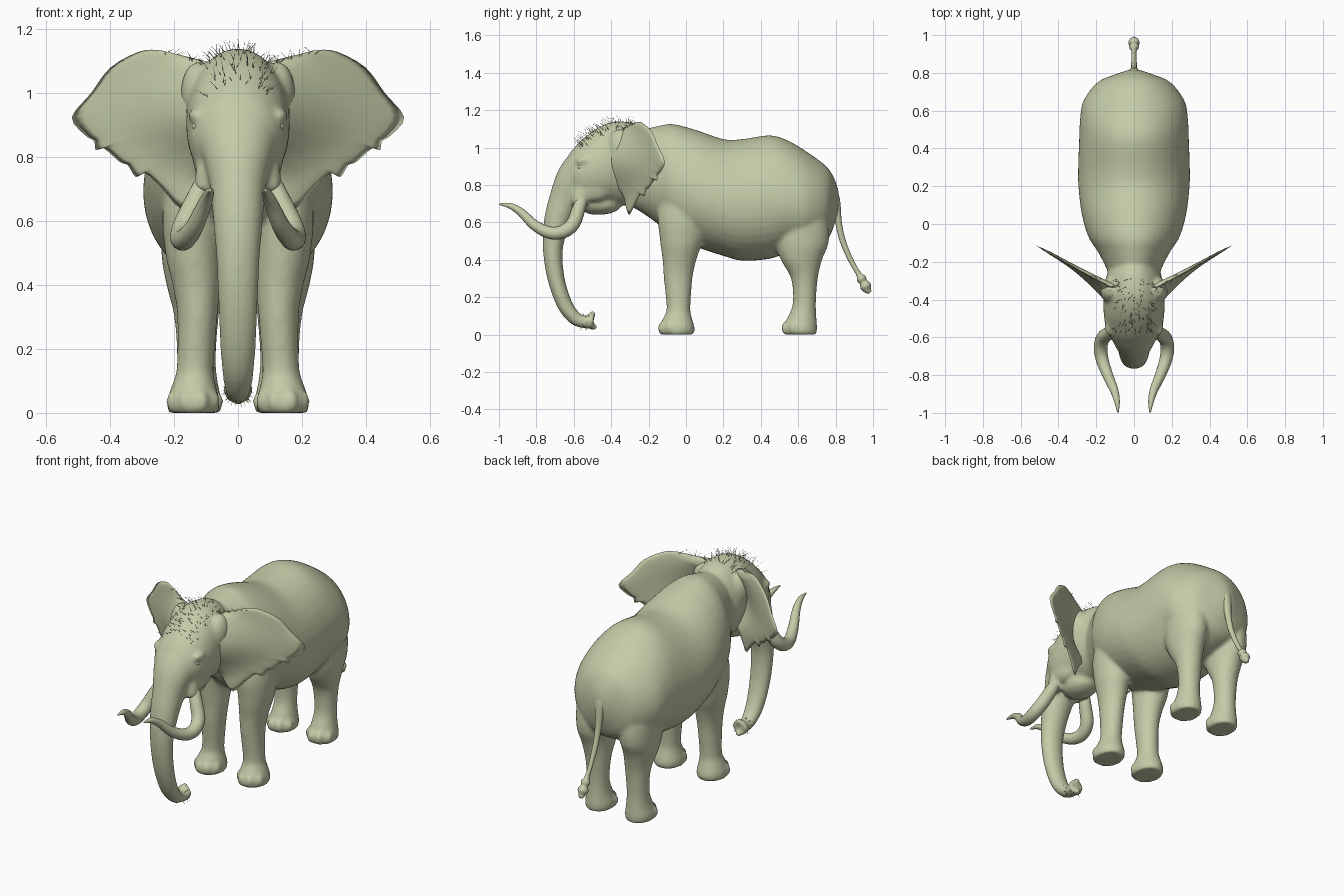
import bpy, bmesh, math, random
from mathutils import Vector, Matrix

cube = bpy.data.objects.get("Cube")
if cube:
    bpy.data.objects.remove(cube)
random.seed(4)

hide = bpy.data.materials.new("sage_hide")
hide.use_nodes = True
hide.diffuse_color = (0.55, 0.6, 0.39, 1)
hide.node_tree.nodes["Principled BSDF"].inputs["Base Color"].default_value = hide.diffuse_color
hide.node_tree.nodes["Principled BSDF"].inputs["Roughness"].default_value = 0.8


def spline(rows, steps):
    """Smooth a list of number rows with a Catmull-Rom curve."""
    out = []
    for i in range(len(rows) - 1):
        a, b, c, d = (rows[max(0, min(len(rows) - 1, i + k))] for k in (-1, 0, 1, 2))
        for s in range(steps):
            t = s / steps
            out.append([q + t / 2 * (r - p + t * (2 * p - 5 * q + 4 * r - w + t * (3 * (q - r) + w - p)))
                        for p, q, r, w in zip(a, b, c, d)])
    return out + [list(rows[-1])]


def tube(bm, rows, axis=None, sides=24, steps=5):
    """Loft ellipses (x, y, z, half width, half depth) along a path."""
    rows = spline(rows, steps)
    pts = [Vector(r[:3]) for r in rows]
    rings = []
    for i, r in enumerate(rows):
        t = axis or (pts[min(i + 1, len(pts) - 1)] - pts[max(i - 1, 0)]).normalized()
        u = (Vector((1, 0, 0)) - t * t.x).normalized()
        v = t.cross(u)
        ring = []
        for k in range(sides):
            a = math.tau * k / sides
            ring.append(bm.verts.new(pts[i] + u * math.cos(a) * max(r[3], .001)
                                     + v * math.sin(a) * max(r[4], .001)))
        rings.append(ring)
    for lo, hi in zip(rings, rings[1:]):
        for k in range(sides):
            n = (k + 1) % sides
            bm.faces.new((lo[k], lo[n], hi[n], hi[k]))
    bm.faces.new(rings[0][::-1])
    bm.faces.new(rings[-1])


def ball(bm, centre, size):
    m = Matrix.Translation(centre) @ Matrix.Diagonal((*size, 1))
    bmesh.ops.create_uvsphere(bm, u_segments=16, v_segments=10, radius=1, matrix=m)


def upright(profile):
    """Turn (y, top, bottom, half width) into upright sections."""
    return [(0, y, (a + b) / 2, w, (a - b) / 2) for y, a, b, w in profile]


def mirrored(row, side):
    return (row[0] * side, *row[1:])


def finish(name, bm):
    bmesh.ops.recalc_face_normals(bm, faces=bm.faces)
    mesh = bpy.data.meshes.new(name)
    bm.to_mesh(mesh)
    bm.free()
    mesh.shade_smooth()
    mesh.materials.append(hide)
    ob = bpy.data.objects.new(name, mesh)
    bpy.context.collection.objects.link(ob)
    return ob


# Torso and head profiles, back to front: y, top, bottom, half width
torso = [(.818, .76, .68, .02), (.795, .83, .59, .09), (.75, .9, .5, .19), (.65, .975, .45, .265),
         (.55, 1.035, .44, .284), (.45, 1.065, .405, .288), (.3, 1.045, .395, .292), (.2, 1.045, .42, .292),
         (.05, 1.095, .47, .278), (-.07, 1.125, .52, .245), (-.15, 1.115, .59, .195), (-.25, 1.09, .66, .145),
         (-.35, 1.06, .71, .11)]
head = [(-.16, 1.04, .76, .07), (-.24, 1.115, .69, .132), (-.32, 1.138, .69, .155), (-.4, 1.135, .69, .162),
        (-.48, 1.1, .68, .16), (-.55, 1.045, .69, .148), (-.61, .985, .74, .12), (-.65, .92, .8, .08)]
skin = bmesh.new()
tube(skin, upright(torso), Vector((0, -1, 0)), sides=40, steps=8)
for v in skin.verts:  # narrower along the spine, fuller at the belly
    v.co.x *= 1 - .3 * (v.co.z - .75)
tube(skin, upright(head), Vector((0, -1, 0)), sides=40, steps=8)

# Trunk
tube(skin, [(0, -.47, .98, .1, .06), (0, -.54, .91, .13, .095), (0, -.595, .83, .118, .1),
            (0, -.645, .72, .09, .088), (0, -.69, .6, .078, .071), (0, -.712, .46, .067, .054),
            (0, -.695, .3, .061, .046), (0, -.648, .16, .053, .042), (0, -.59, .085, .044, .037),
            (0, -.54, .067, .038, .034), (0, -.508, .07, .048, .042), (0, -.495, .07, .05, .046)])
ball(skin, (0, -.493, .04), (.02, .024, .016))
ball(skin, (0, -.498, .11), (.018, .02, .018))

# Lower jaw
ball(skin, (0, -.46, .7), (.09, .12, .06))
ball(skin, (0, -.5, .675), (.05, .05, .035))

# Legs: x, y, z, half width, half depth
front_leg = [(.14, -.05, 0, .078, .092), (.14, -.05, .035, .083, .097), (.138, -.045, .09, .068, .077),
             (.134, -.04, .14, .058, .064), (.127, -.042, .3, .063, .077), (.13, -.035, .4, .075, .091),
             (.138, -.025, .5, .09, .114), (.136, -.02, .65, .1, .13), (.11, -.01, .85, .09, .1),
             (.07, .0, 1, .06, .07)]
hind_leg = [(.13, .61, 0, .076, .088), (.13, .61, .035, .08, .092), (.13, .62, .09, .068, .078),
            (.13, .633, .17, .061, .062), (.13, .633, .3, .07, .072), (.137, .617, .4, .087, .111),
            (.141, .62, .5, .099, .145), (.135, .62, .65, .102, .135), (.1, .6, .82, .08, .11)]
for side in (1, -1):
    for leg in (front_leg, hind_leg):
        tube(skin, [mirrored(r, side) for r in leg], Vector((0, 0, 1)))
        for turn in (-62, -21, 21, 62):
            a = math.radians(turn)
            ball(skin, (side * leg[1][0] + .07 * math.sin(a), leg[1][1] - .085 * math.cos(a), .036),
                 (.024, .022, .034))
    # Brow, cheek, lower lid, ear base and tusk socket
    ball(skin, (side * .13, -.545, .93), (.026, .05, .024))
    ball(skin, (side * .1, -.49, .8), (.04, .1, .09))
    ball(skin, (side * .132, -.555, .868), (.016, .03, .012))
    ball(skin, (side * .125, -.35, 1.0), (.055, .07, .1))
    tube(skin, [(side * .075, -.52, .83, .05, .06), (side * .09, -.56, .75, .044, .052),
                (side * .105, -.57, .69, .034, .04)])

# Fuse the flesh into one smooth skin
body = finish("body", skin)
fuse = body.modifiers.new("fuse", "REMESH")
fuse.mode = "VOXEL"
fuse.voxel_size = .009
fuse.use_smooth_shade = True
soften = body.modifiers.new("soften", "SMOOTH")
soften.factor = .5
soften.iterations = 15

# Ear rim, from the top of the head around the tip to the lobe
rim = [(.12, 1.105), (.19, 1.122), (.25, 1.135), (.31, 1.13), (.4, 1.08), (.46, 1), (.52, .925), (.48, .87),
       (.45, .85), (.445, .822), (.42, .828), (.37, .785), (.345, .775), (.32, .738), (.29, .75), (.24, .705),
       (.18, .64), (.145, .69), (.13, .75)]


def make_ear(name, side):
    """Two sheets, thick at the root, that meet along the ragged rim."""
    bm = bmesh.new()
    edge = [Vector(p) for p in spline(rim, 3)]
    last, across = len(edge) - 1, 14
    for face in (1, -1):
        grid = []
        for i, ragged in enumerate(edge):
            f = i / last
            reach = min(5, i, last - i)
            near = edge[i - reach:i + reach + 1]
            even = sum(near, Vector((0, 0))) / len(near)
            hump = math.sin(math.pi * f)
            root = Vector((.08 + .03 * hump, -.33 - .09 * hump, 1.095 - .325 * f))
            line = []
            for k in range(across + 1):
                s = k / across
                x, z = even.lerp(ragged, s ** 4)
                p = root.lerp(Vector((x, -.32 + .56 * (x - .15), z)), s)
                thick = (.007 + .03 * (1 - s) ** 1.5) * min(1, 8 * f, 8 - 8 * f) * min(1, 10 - 10 * s)
                p.y += face * thick + .025 * math.sin(math.pi * s) * hump
                line.append(bm.verts.new(mirrored(p, side)))
            grid.append(line)
        for a, b in zip(grid, grid[1:]):
            for k in range(across):
                bm.faces.new((a[k], a[k + 1], b[k + 1], b[k]))
    bmesh.ops.remove_doubles(bm, verts=bm.verts, dist=.0001)
    finish(name, bm)


# Tusk path with tapering thickness
tusk = [(.098, -.55, .74, .028, .028), (.13, -.576, .665, .035, .036), (.165, -.605, .59, .037, .037),
        (.177, -.66, .549, .036, .036), (.165, -.73, .545, .033, .033), (.135, -.81, .585, .028, .028),
        (.105, -.88, .652, .022, .022), (.09, -.94, .688, .015, .015), (.085, -.998, .697, .004, .004)]
for side, word in ((1, "left"), (-1, "right")):
    make_ear(word + "_ear", side)
    bm = bmesh.new()
    tube(bm, [mirrored(r, side) for r in tusk], sides=16)
    finish(word + "_tusk", bm)
    bm = bmesh.new()
    ball(bm, (side * .13, -.562, .897), (.014, .02, .014))
    finish(word + "_eye", bm)

# Tail with a lumpy tuft
bm = bmesh.new()
tube(bm, [(0, .75, .82, .06, .04), (0, .797, .72, .034, .026), (0, .815, .6, .02, .018), (0, .838, .5, .016, .016),
          (0, .88, .4, .013, .014), (0, .922, .325, .013, .014), (0, .937, .3, .026, .026),
          (0, .948, .28, .02, .022), (0, .96, .26, .03, .03), (0, .97, .24, .02, .022),
          (0, .985, .225, .01, .01)], sides=16)
finish("tail", bm)

# Sparse bristles on the crown, ear tops and trunk tip
hair = bpy.data.curves.new("bristles", "CURVE")
hair.dimensions = "3D"
hair.bevel_depth = .0011
hair.bevel_resolution = 0
hair.materials.append(hide)


def strand(root, lean, length):
    s = hair.splines.new("POLY")
    s.points.add(2)
    droop = Vector((0, -.2, -.15))
    for k, p in enumerate(s.points):
        t = k / 2
        p.co = (*(root + lean * length * t + droop * length * t * t), 1)
        p.radius = 1 - .8 * t


crown = [r for r in spline(upright(head), 6) if -.57 < r[1] < -.28]
for i in range(100):
    _, y, z, w, h = random.choice(crown)
    a = random.uniform(-.75, .75)
    root = Vector((w * math.sin(a), y, z + h * math.cos(a) - .005))
    lean = Vector((math.sin(a) + random.uniform(-.5, .5), 3.5 * (y + .35) + random.uniform(-.5, .3), .8))
    strand(root, lean.normalized(), random.uniform(.035, .055))
for i in range(24):
    x = random.choice((-1, 1)) * random.uniform(.12, .24)
    lean = Vector((random.uniform(-.8, .8), random.uniform(-.7, .2), .6)).normalized()
    strand(Vector((x, -.4 + .56 * abs(x), 1.07 + .2 * abs(x))), lean, .045)
for i in range(28):
    a = random.uniform(0, math.tau)
    out = Vector((math.cos(a), random.uniform(-.3, .3), math.sin(a)))
    strand(Vector((0, random.uniform(-.57, -.5), .07)) + out * .032, out, .02)
bpy.context.collection.objects.link(bpy.data.objects.new("bristles", hair))
